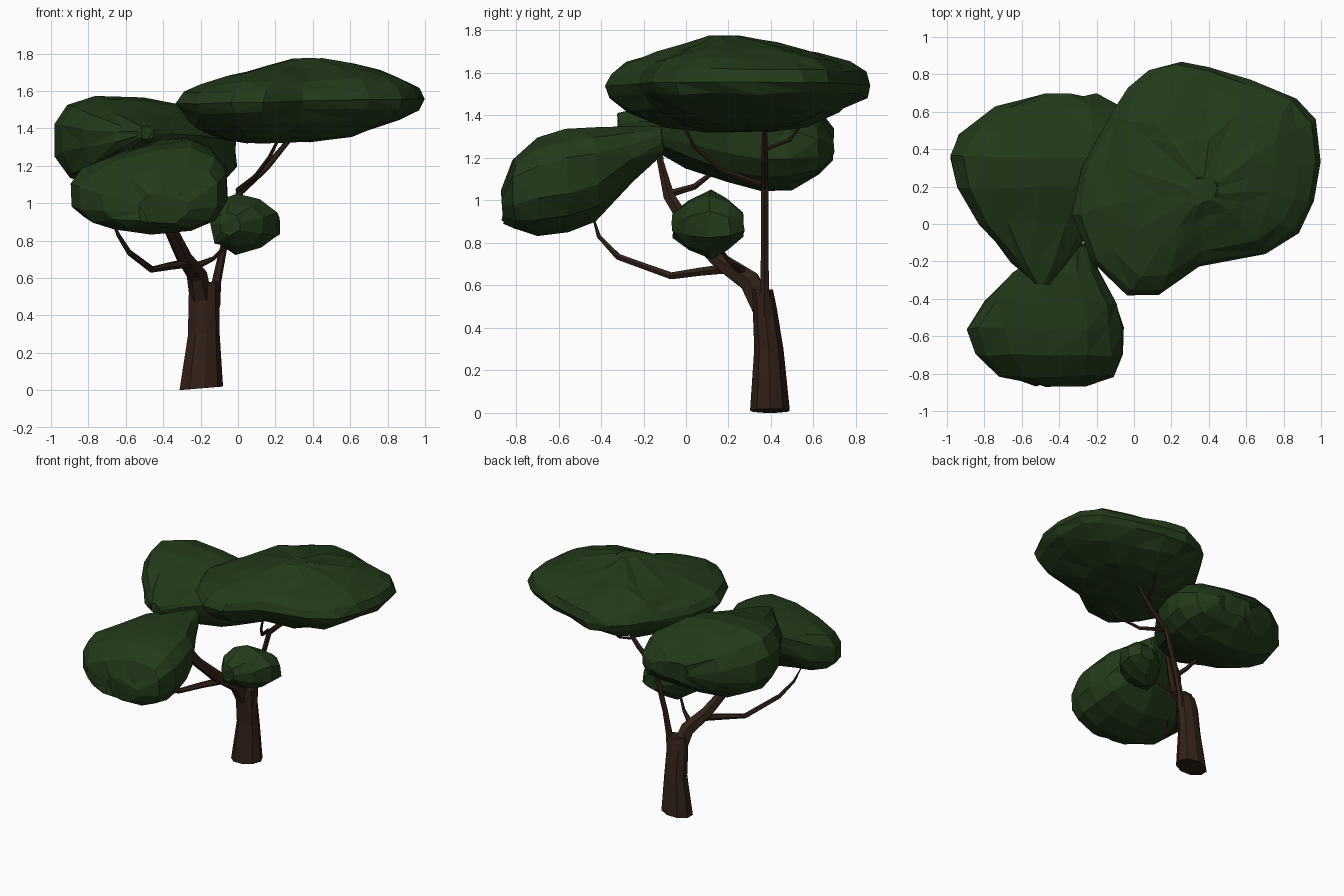
import bpy, bmesh, math, random
from mathutils import Vector

random.seed(4)

def material(name, rgb):
    m = bpy.data.materials.new(name)
    m.diffuse_color = (*rgb, 1)
    return m

LEAF = material("leaf green", (0.016, 0.043, 0.010))
BARK = material("bark brown", (0.032, 0.015, 0.009))

def loft(name, rings, mat):
    """Skin equal-length rings of points, cap both ends, triangulate to flat facets."""
    bm = bmesh.new()
    rows = [[bm.verts.new(p) for p in ring] for ring in rings]
    n = len(rows[0])
    for a, b in zip(rows, rows[1:]):
        for i in range(n):
            j = (i + 1) % n
            bm.faces.new((a[i], a[j], b[j], b[i]))
    bm.faces.new(rows[0][::-1])
    bm.faces.new(rows[-1])
    bmesh.ops.triangulate(bm, faces=bm.faces[:])
    bmesh.ops.recalc_face_normals(bm, faces=bm.faces[:])
    me = bpy.data.meshes.new(name)
    bm.to_mesh(me)
    bm.free()
    ob = bpy.data.objects.new(name, me)
    me.materials.append(mat)
    bpy.context.collection.objects.link(ob)
    return ob

def jitter(v, k):
    return Vector([c + random.uniform(-k, k) for c in v])

def leaf_mass(name, sections, tilt_top, tilt_low, n=14, power=0.8):
    """Sections along y: (y, xmin, xmax, zmin, zmax); tilts shear z across x above / below."""
    rings = []
    for y, x0, x1, z0, z1 in sections:
        cx, cz, rx, rz = (x0 + x1) / 2, (z0 + z1) / 2, (x1 - x0) / 2, (z1 - z0) / 2
        ring = []
        for i in range(n):
            a = math.tau * (i + 0.5) / n
            c, s = math.cos(a), math.sin(a)
            dx = rx * math.copysign(abs(c) ** power, c)
            dz = rz * math.copysign(abs(s) ** power, s)
            tilt = tilt_low + (tilt_top - tilt_low) * (s + 1) / 2
            ring.append(jitter((cx + dx, y, cz + dz + tilt * dx), min(0.012, rz * 0.15)))
        rings.append(ring)
    return loft(name, rings, LEAF)

def branch(name, path, n=6):
    """Path points: (x, y, z, radius)."""
    pts = [Vector(p[:3]) for p in path]
    rings = []
    for i, p in enumerate(pts):
        d = (pts[min(i + 1, len(pts) - 1)] - pts[max(i - 1, 0)]).normalized()
        u = (Vector((1, 0, 0)) - d * d.x).normalized()
        v = d.cross(u)
        rings.append([p + (u * math.cos(math.tau * k / n) + v * math.sin(math.tau * k / n)) * path[i][3]
                      for k in range(n)])
    return loft(name, rings, BARK)

# Trunk: elliptical rings (x, y, z, rx, ry)
trunk = [(-0.20, 0.395, 0.0, 0.12, 0.095), (-0.185, 0.39, 0.3, 0.087, 0.07),
         (-0.185, 0.37, 0.5, 0.085, 0.057), (-0.18, 0.36, 0.58, 0.076, 0.05)]
loft("trunk", [[(x + rx * math.cos(math.tau * k / 9), y + ry * math.sin(math.tau * k / 9),
                 z + (0.01 * math.cos(math.tau * k / 9) + 0.01 if z == 0 else 0))
                for k in range(9)] for x, y, z, rx, ry in trunk], BARK)

# Branches
branch("left_limb", [(-0.2, 0.36, 0.5, 0.06), (-0.22, 0.3, 0.62, 0.056), (-0.29, 0.16, 0.715, 0.044),
                     (-0.36, 0.02, 0.86, 0.036), (-0.42, -0.08, 1.02, 0.03), (-0.42, -0.12, 1.18, 0.018),
                     (-0.42, -0.13, 1.32, 0.012)])
branch("left_limb_fork", [(-0.42, -0.08, 1.03, 0.02), (-0.45, 0.04, 1.065, 0.016), (-0.5, 0.15, 1.15, 0.01)])
branch("low_branch", [(-0.26, 0.2, 0.68, 0.026), (-0.36, 0.07, 0.665, 0.022), (-0.46, -0.07, 0.645, 0.018),
                      (-0.58, -0.32, 0.735, 0.016), (-0.64, -0.41, 0.83, 0.011), (-0.68, -0.44, 0.93, 0.004)])
branch("small_twig", [(-0.22, 0.27, 0.665, 0.02), (-0.13, 0.21, 0.705, 0.012), (-0.04, 0.14, 0.8, 0.008)])
branch("right_limb", [(-0.13, 0.37, 0.45, 0.035), (-0.115, 0.37, 0.58, 0.025), (-0.08, 0.37, 0.75, 0.02),
                      (0.01, 0.37, 1.06, 0.02), (0.15, 0.37, 1.19, 0.018), (0.3, 0.37, 1.37, 0.012)])
branch("right_limb_fork", [(0.0, 0.37, 1.07, 0.015), (0.09, 0.17, 1.14, 0.013), (0.17, 0.04, 1.25, 0.01),
                           (0.24, -0.03, 1.39, 0.007)])
branch("right_limb_twig", [(0.19, 0.37, 1.24, 0.011), (0.23, 0.49, 1.285, 0.009), (0.27, 0.55, 1.37, 0.007)])

# Large flat canopy: one plan outline scaled through heights (z, scale, centre x, centre y)
outline = [(-0.33, 0.05), (-0.28, 0.3), (-0.12, 0.6), (-0.03, 0.73), (0.08, 0.82), (0.25, 0.87),
           (0.4, 0.84), (0.62, 0.77), (0.87, 0.67), (0.97, 0.56), (1.0, 0.33), (0.96, 0.12),
           (0.88, -0.05), (0.7, -0.16), (0.35, -0.23), (0.13, -0.38), (-0.04, -0.38), (-0.22, -0.2)]
levels = [(1.325, 0.26, 0.22, 0.25), (1.355, 0.55, 0.26, 0.24), (1.425, 0.82, 0.31, 0.23),
          (1.495, 0.96, 0.335, 0.24), (1.545, 1, 0.34, 0.24), (1.6, 0.95, 0.34, 0.24),
          (1.65, 0.83, 0.35, 0.24), (1.695, 0.62, 0.36, 0.24), (1.735, 0.38, 0.37, 0.22),
          (1.772, 0.12, 0.37, 0.18)]
loft("large_canopy", [[jitter((cx + (x - 0.34) * s, cy + (y - 0.24) * s,
                               z + 0.02 * s * (x - 0.34)), 0.012 if 0.3 < s < 1 else 0.004)
                       for x, y in outline] for z, s, cx, cy in levels], LEAF)

# Back left canopy, tapering to a neck towards the front
leaf_mass("back_canopy", [(-0.32, -0.53, -0.45, 1.34, 1.41), (-0.2, -0.65, -0.35, 1.26, 1.44),
                          (0.0, -0.83, -0.2, 1.16, 1.49), (0.2, -0.95, -0.07, 1.08, 1.55),
                          (0.36, -1.0, -0.0, 1.05, 1.57), (0.49, -0.94, -0.0, 1.05, 1.53),
                          (0.62, -0.74, -0.06, 1.11, 1.42), (0.69, -0.5, -0.2, 1.19, 1.33)],
          -0.12, -0.02, power=0.8)

# Front left canopy, tapering to a neck towards the back
leaf_mass("front_canopy", [(-0.86, -0.54, -0.26, 0.89, 1.06), (-0.81, -0.73, -0.11, 0.86, 1.18),
                           (-0.7, -0.86, -0.05, 0.84, 1.27), (-0.56, -0.9, -0.05, 0.86, 1.31),
                           (-0.42, -0.81, -0.09, 0.91, 1.32), (-0.26, -0.65, -0.19, 1.09, 1.335),
                           (-0.11, -0.42, -0.26, 1.22, 1.345)], 0.18, -0.01, power=0.8)

# Small leaf clump, leaning diagonally
leaf_mass("small_clump", [(-0.06, -0.1, 0.02, 0.83, 0.94), (0.01, -0.16, 0.13, 0.76, 1.0),
                          (0.11, -0.15, 0.21, 0.73, 1.05), (0.2, -0.07, 0.225, 0.77, 1.01),
                          (0.27, 0.04, 0.17, 0.83, 0.94)], -0.1, 0.06, n=9, power=0.9)
